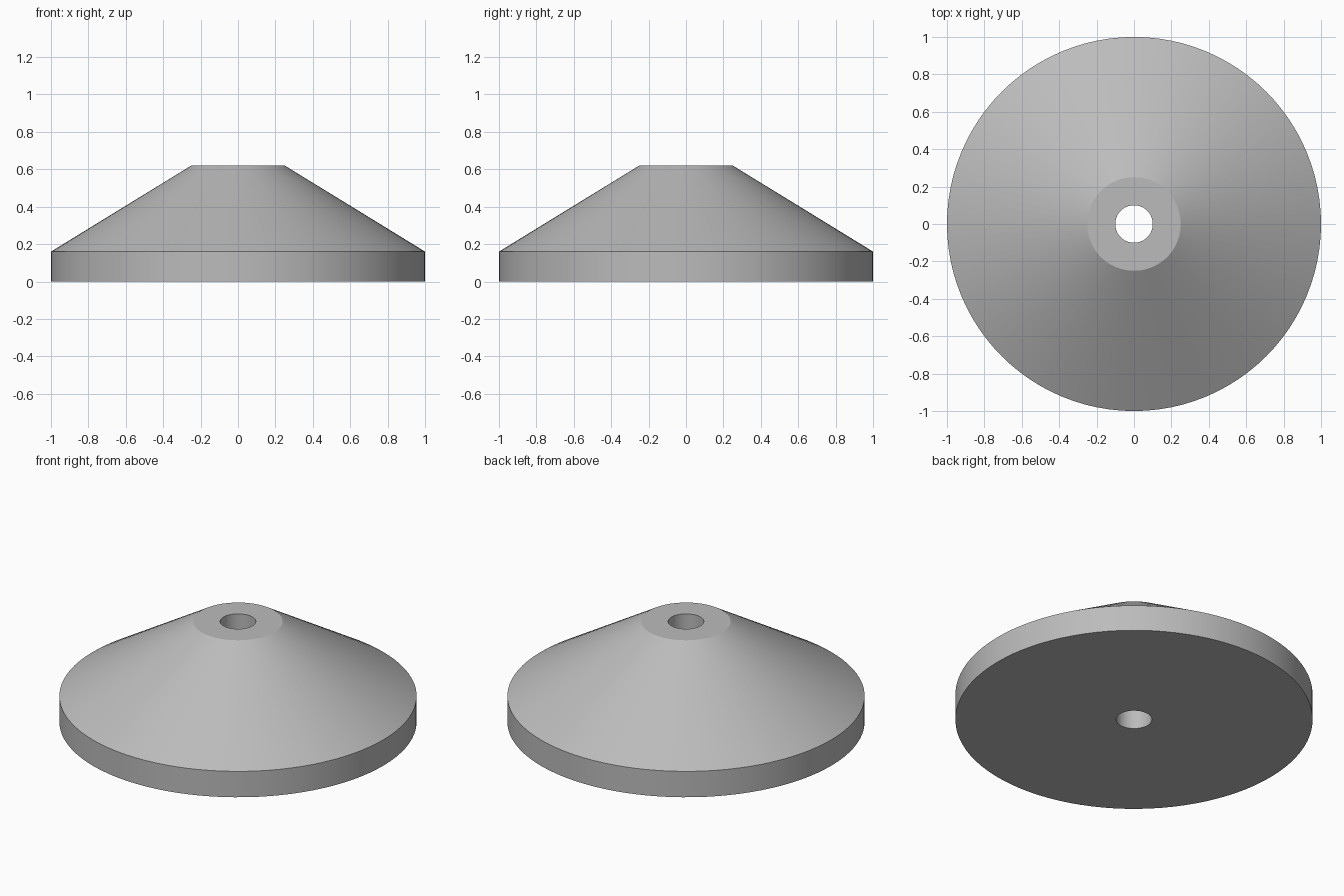
import bpy
import bmesh
import math

cube = bpy.data.objects.get("Cube")
if cube:
    bpy.data.objects.remove(cube, do_unlink=True)

SEGMENTS = 96

# Plain grey material
grey = bpy.data.materials.new("plain grey")
grey.use_nodes = True
colour = (0.5, 0.5, 0.5, 1.0)
grey.diffuse_color = colour
grey.node_tree.nodes["Principled BSDF"].inputs["Base Color"].default_value = colour

# Closed cross-section (radius, height): bore, base, rim, cone, flat top
profile = [(0.1, 0.0), (1.0, 0.0), (1.0, 0.16), (0.25, 0.62), (0.1, 0.62)]

# Revolve the cross-section around the vertical axis
bm = bmesh.new()
verts = [bm.verts.new((r, 0, z)) for r, z in profile]
edges = [bm.edges.new((v, verts[(i + 1) % len(verts)])) for i, v in enumerate(verts)]
bmesh.ops.spin(bm, geom=verts + edges, cent=(0, 0, 0), axis=(0, 0, 1),
               angle=math.tau, steps=SEGMENTS, use_merge=True)
bmesh.ops.remove_doubles(bm, verts=bm.verts, dist=0.0001)
bmesh.ops.recalc_face_normals(bm, faces=bm.faces)

mesh = bpy.data.meshes.new("conical_disc")
bm.to_mesh(mesh)
bm.free()
mesh.materials.append(grey)
disc = bpy.data.objects.new("conical_disc", mesh)
bpy.context.collection.objects.link(disc)

# Smooth the round walls and keep the corners sharp
bpy.ops.object.select_all(action="DESELECT")
disc.select_set(True)
bpy.context.view_layer.objects.active = disc
bpy.ops.object.shade_smooth_by_angle(angle=math.radians(25))
